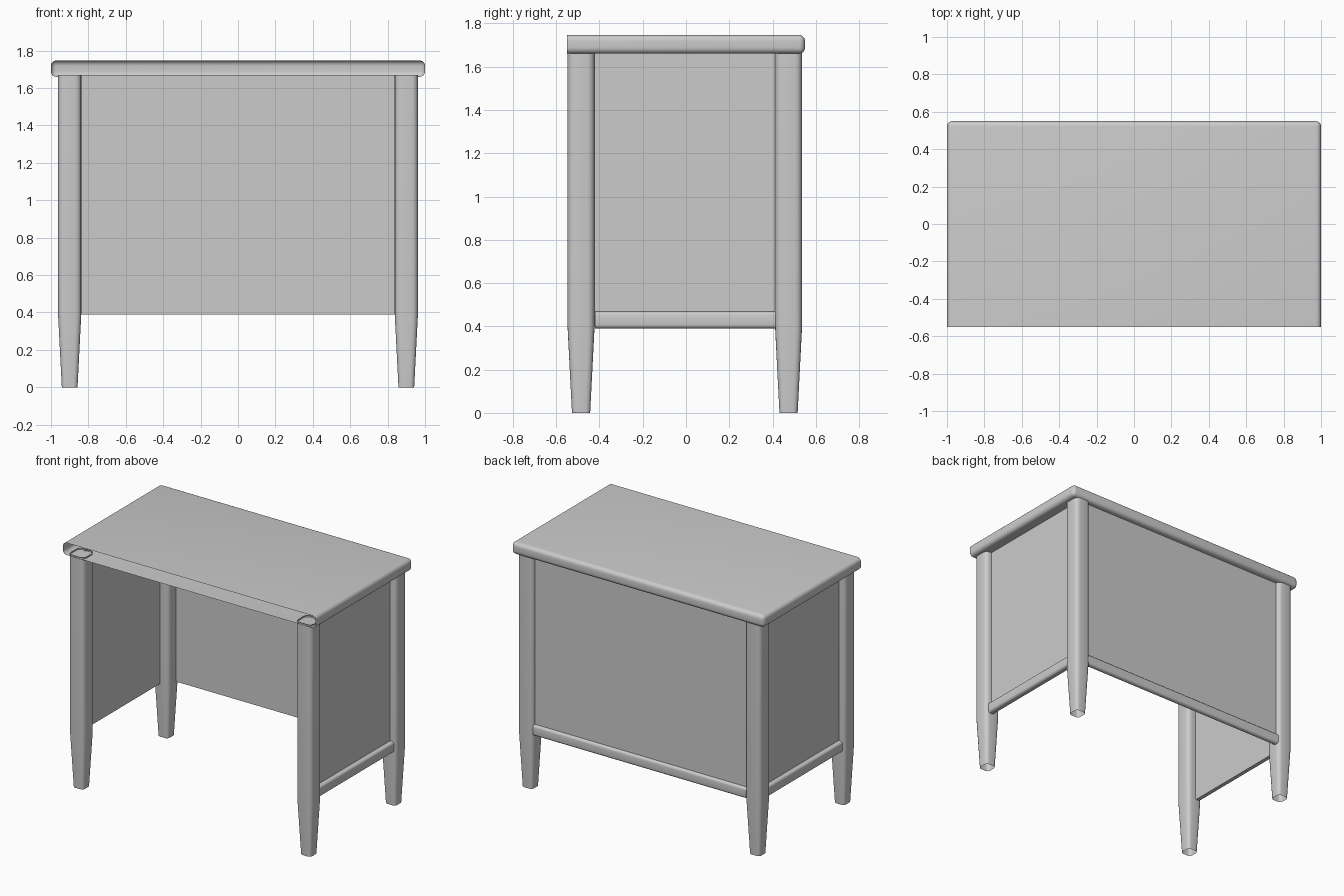
import bpy, bmesh, math
from mathutils import Vector

if "Cube" in bpy.data.objects:
    bpy.data.objects.remove(bpy.data.objects["Cube"])


def finish(name, bm, smooth=True):
    bmesh.ops.recalc_face_normals(bm, faces=bm.faces)
    me = bpy.data.meshes.new(name)
    bm.to_mesh(me)
    bm.free()
    ob = bpy.data.objects.new(name, me)
    bpy.context.collection.objects.link(ob)
    if smooth:
        bpy.ops.object.select_all(action='DESELECT')
        ob.select_set(True)
        bpy.context.view_layer.objects.active = ob
        bpy.ops.object.shade_smooth_by_angle(angle=math.radians(35))
    return ob


def box(lo, hi):
    bm = bmesh.new()
    bmesh.ops.create_cube(bm, size=1)
    for v in bm.verts:
        v.co = Vector([lo[i] if v.co[i] < 0 else hi[i] for i in range(3)])
    return bm


def bevel(bm, test, radius, segments=5):
    edges = [e for e in bm.edges if test(*(v.co for v in e.verts))]
    bmesh.ops.bevel(bm, geom=edges, offset=radius, offset_type='OFFSET',
                    segments=segments, profile=0.5, affect='EDGES')


def rounded_square(half, radius, steps=4):
    pts = []
    for k in range(4):
        a0 = k * math.pi / 2
        sx, sy = [(1, 1), (-1, 1), (-1, -1), (1, -1)][k]
        for i in range(steps + 1):
            a = a0 + i / steps * math.pi / 2
            pts.append((sx * (half - radius) + radius * math.cos(a),
                        sy * (half - radius) + radius * math.sin(a)))
    return pts


def leg(name, cx, cy):
    # Tapered foot below a straight post, open at both ends
    bm = bmesh.new()
    rings = []
    for z, half, r in [(0, 0.042, 0.022), (0.39, 0.062, 0.032), (1.67, 0.062, 0.032)]:
        rings.append([bm.verts.new((cx + x, cy + y, z)) for x, y in rounded_square(half, r)])
    for a, b in zip(rings, rings[1:]):
        n = len(a)
        for i in range(n):
            bm.faces.new((a[i], a[(i + 1) % n], b[(i + 1) % n], b[i]))
    finish(name, bm)


# Table top: rounded on the sides and back, open square-cut front
FRONT = -0.55
bm = box((-1, FRONT, 1.66), (1, 0.55, 1.747))
bevel(bm, lambda a, b: not (a.y < -0.5 and b.y < -0.5), 0.028)
bm.normal_update()
bmesh.ops.delete(bm, geom=[f for f in bm.faces if f.normal.y < -0.9], context='FACES')
finish("table_top", bm)

for side, s in (("left", -1), ("right", 1)):
    # Legs
    leg("front_leg_" + side, s * 0.9, -0.485)
    leg("back_leg_" + side, s * 0.9, 0.474)
    # Side panel
    x = sorted((s * 0.905, s * 0.915))
    finish("side_panel_" + side, box((x[0], -0.43, 0.40), (x[1], 0.42, 1.67)), False)
    # Side rail, rounded along its outer edges
    x = sorted((s * 0.905, s * 0.945))
    bm = box((x[0], -0.42, 0.39), (x[1], 0.413, 0.468))
    bevel(bm, lambda a, b: min(a.x * s, b.x * s) > 0.93 and abs(a.y - b.y) > 0.5, 0.018, 4)
    finish("side_rail_" + side, bm)

# Back panel and rail
finish("back_panel", box((-0.85, 0.497, 0.40), (0.85, 0.507, 1.67)), False)
bm = box((-0.845, 0.497, 0.39), (0.845, 0.526, 0.468))
bevel(bm, lambda a, b: min(a.y, b.y) > 0.52 and abs(a.x - b.x) > 0.5, 0.018, 4)
finish("back_rail", bm)
